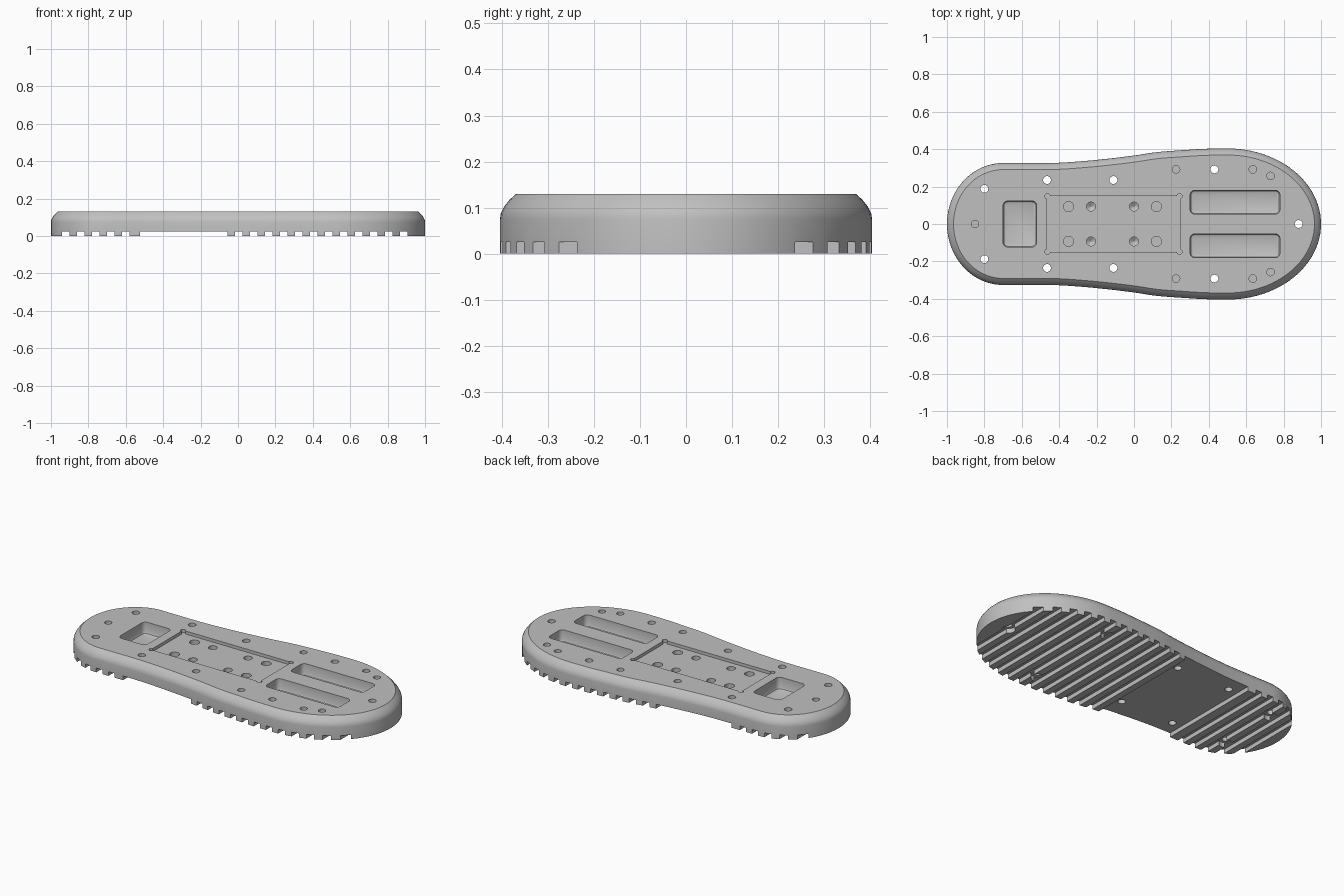
import bpy, bmesh, math
from mathutils import Vector

if "Cube" in bpy.data.objects:
    bpy.data.objects.remove(bpy.data.objects["Cube"])

grey = bpy.data.materials.new("warm grey plastic")
grey.diffuse_color = (0.53, 0.53, 0.53, 1)
grey.use_nodes = True
grey.node_tree.nodes["Principled BSDF"].inputs["Base Color"].default_value = grey.diffuse_color


def loft(bm, outline, rings):
    """Closed solid: the outline repeated at (inset, z) steps from bottom to top."""
    n = len(outline)
    normals = []
    for i in range(n):
        t = outline[(i + 1) % n] - outline[i - 1]
        normals.append(Vector((t.y, -t.x)).normalized())
    loops = []
    for inset, z in rings:
        pts = [p - nrm * inset for p, nrm in zip(outline, normals)]
        loops.append([bm.verts.new((p.x, p.y, z)) for p in pts])
    for a, b in zip(loops, loops[1:]):
        for i in range(n):
            j = (i + 1) % n
            bm.faces.new((a[i], a[j], b[j], b[i]))
    bm.faces.new(loops[0][::-1])
    bm.faces.new(loops[-1])


def circle(x, y, r, n=24):
    return [Vector((x + r * math.cos(2 * math.pi * i / n),
                    y + r * math.sin(2 * math.pi * i / n))) for i in range(n)]


def rounded_rect(x0, x1, y0, y1, r, n=6):
    pts = []
    corners = ((x1 - r, y1 - r), (x0 + r, y1 - r), (x0 + r, y0 + r), (x1 - r, y0 + r))
    for q, (cx, cy) in enumerate(corners):
        for i in range(n + 1):
            a = math.pi / 2 * (q + i / n)
            pts.append(Vector((cx + r * math.cos(a), cy + r * math.sin(a))))
    return pts


def make_object(name, bm):
    bmesh.ops.recalc_face_normals(bm, faces=bm.faces)
    mesh = bpy.data.meshes.new(name)
    bm.to_mesh(mesh)
    bm.free()
    mesh.materials.append(grey)
    obj = bpy.data.objects.new(name, mesh)
    bpy.context.collection.objects.link(obj)
    return obj


def cut(target, solids):
    """Subtract a group of (outline, rings) solids from the target."""
    bm = bmesh.new()
    for outline, rings in solids:
        loft(bm, outline, rings)
    cutter = make_object("cutter", bm)
    cutter.hide_render = True
    mod = target.modifiers.new("cut", 'BOOLEAN')
    mod.operation = 'DIFFERENCE'
    mod.solver = 'EXACT'
    mod.object = cutter
    bpy.context.view_layer.objects.active = target
    bpy.ops.object.modifier_apply(modifier=mod.name)
    bpy.data.objects.remove(cutter)


# Sole outline: elliptical heel, spline waist, elliptical toe
waist = [Vector(p) for p in ((-.70, .326), (-.45, .326), (-.3, .334), (-.15, .348),
                             (0, .366), (.12, .384), (.25, .394), (.38, .402), (.5, .404))]
half = []
for i in range(20):
    a = math.pi / 2 * i / 20
    half.append(Vector((-.70 - .30 * math.cos(a), .326 * math.sin(a))))
for i in range(len(waist) - 1):
    p1, p2 = waist[i], waist[i + 1]
    p0 = waist[i - 1] if i else p1
    p3 = waist[min(i + 2, len(waist) - 1)]
    for k in range(4):
        t = k / 4
        half.append(0.5 * (2 * p1 + (p2 - p0) * t + (2 * p0 - 5 * p1 + 4 * p2 - p3) * t ** 2
                           + (3 * p1 - p0 - 3 * p2 + p3) * t ** 3))
for i in range(25):
    a = math.pi / 2 * (1 - i / 24)
    half.append(Vector((.5 + .5 * math.cos(a), .404 * math.sin(a))))
outline = [Vector((p.x, -p.y)) for p in half] + half[-2:0:-1]

# Sole body with a rounded shoulder and flat top
H = 0.13
bm = bmesh.new()
loft(bm, outline, [(0, 0), (0, .075), (.002, .088), (.009, .102), (.021, .117), (.035, H)])
sole = make_object("sole", bm)

# Tread grooves and the flat arch underneath
GROOVE = 0.025
spans = [(-.92 + .08 * i - .02, -.92 + .08 * i + .02) for i in range(5)]
spans += [(.005 + .08 * i - .02, .005 + .08 * i + .02) for i in range(12)]
spans.append((-.525, -.055))
cut(sole, [([Vector(p) for p in ((a, -.6), (b, -.6), (b, .6), (a, .6))],
            [(0, -.1), (0, GROOVE)]) for a, b in spans])

# Heel pocket and two toe slots with filleted floors
pockets = [(-.70, -.52, -.123, .123), (.30, .78, .053, .18), (.30, .78, -.18, -.053)]
cut(sole, [(rounded_rect(*p, .025), [(.012, .06), (.004, .064), (0, .072), (0, .2)])
           for p in pockets])

# Shallow centre recess, then corner reliefs
RECESS = H - 0.018
cut(sole, [(rounded_rect(-.465, .245, -.15, .15, .006, 2), [(0, RECESS), (0, .2)])])
cut(sole, [(circle(x, y, .014, 16), [(0, RECESS), (0, .2)])
           for x in (-.463, .243) for y in (-.148, .148)])

# Screw holes right through, blind top holes and drilled centre holes
through = [(-.80, .188), (-.465, .235), (-.11, .235), (.43, .292), (.88, 0)]
blind = [(-.85, 0), (.225, .292), (.635, .292), (.73, .257)]


def both_sides(points):
    return points + [(x, -y) for x, y in points if y]


holes = [(circle(x, y, .021), [(0, -.1), (0, .2)]) for x, y in both_sides(through)]
holes += [(circle(x, y, .02), [(0, .07), (0, .2)]) for x, y in both_sides(blind)]
holes += [(circle(x, y, .027), [(0, .07), (0, .2)])
          for x, y in both_sides([(-.35, .093), (.12, .093)])]
holes += [(circle(x, y, .024), [(.022, .06), (0, .075), (0, .2)])
          for x, y in both_sides([(-.23, .093), (0, .093)])]
cut(sole, holes)

# Screw head clearances through the tread bars
cut(sole, [(circle(x, y, .038), [(0, -.1), (0, GROOVE + .003)])
           for x, y in both_sides([through[0], through[3], through[4]])])

# Smooth curved walls, keep edges sharp
bpy.ops.object.select_all(action='DESELECT')
sole.select_set(True)
bpy.context.view_layer.objects.active = sole
bpy.ops.object.shade_smooth_by_angle(angle=math.radians(30))
